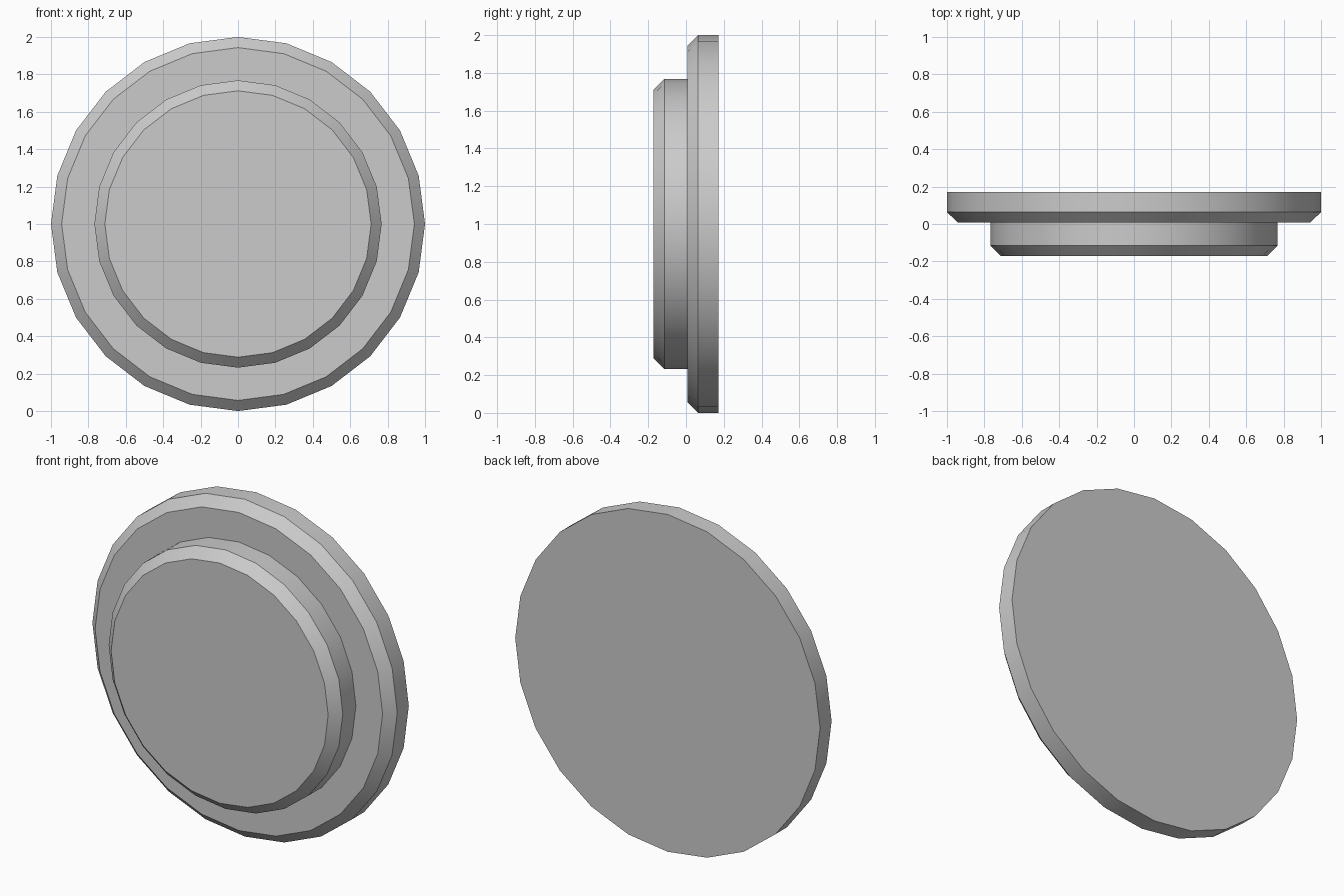
import bpy, bmesh, math

if "Cube" in bpy.data.objects:
    bpy.data.objects.remove(bpy.data.objects["Cube"])

SIDES = 24

# half profile of the stepped disc: (radius, y), from back to front
PROFILE = [(1.0, 0.172), (1.0, 0.064), (0.943, 0.008),
           (0.768, 0.008), (0.768, -0.115), (0.712, -0.172)]


def ring(bm, radius, y):
    step = math.tau / SIDES
    return [bm.verts.new((radius * math.cos(i * step), y,
                          1 + radius * math.sin(i * step))) for i in range(SIDES)]


# stepped disc with chamfered front rims and flat end caps
bm = bmesh.new()
rings = [ring(bm, r, y) for r, y in PROFILE]
for a, b in zip(rings, rings[1:]):
    for i in range(SIDES):
        j = (i + 1) % SIDES
        bm.faces.new((a[i], a[j], b[j], b[i]))
bm.faces.new(rings[0])
bm.faces.new(rings[-1])
bmesh.ops.recalc_face_normals(bm, faces=bm.faces)

mesh = bpy.data.meshes.new("stepped_disc")
bm.to_mesh(mesh)
bm.free()
disc = bpy.data.objects.new("stepped_disc", mesh)
bpy.context.collection.objects.link(disc)

# smooth around the rim, sharp at the chamfers
bpy.context.view_layer.objects.active = disc
disc.select_set(True)
bpy.ops.object.shade_smooth_by_angle(angle=math.radians(30))
